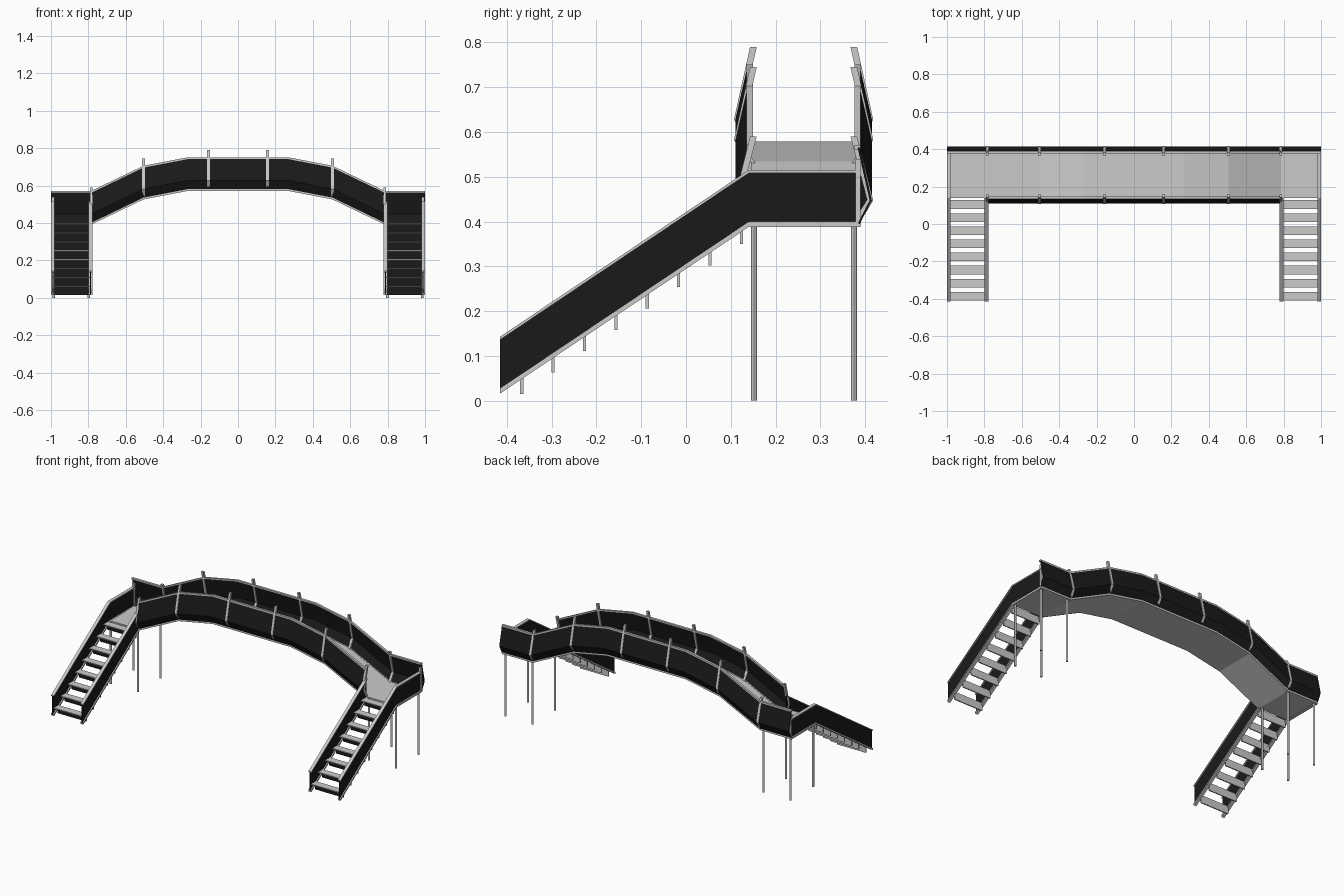
import bpy, bmesh

if "Cube" in bpy.data.objects:
    bpy.data.objects.remove(bpy.data.objects["Cube"])

black = bpy.data.materials.new("black_panel")
black.diffuse_color = (0.01, 0.01, 0.01, 1)
black.use_nodes = True
black.node_tree.nodes["Principled BSDF"].inputs["Base Color"].default_value = black.diffuse_color
grey = bpy.data.materials.new("grey_metal")
grey.diffuse_color = (0.6, 0.6, 0.6, 1)
grey.use_nodes = True
grey.node_tree.nodes["Principled BSDF"].inputs["Base Color"].default_value = grey.diffuse_color


def loft(name, sections, mat):
    """Skin closed sections into a capped solid."""
    bm = bmesh.new()
    rings = [[bm.verts.new(p) for p in s] for s in sections]
    n = len(rings[0])
    for a, b in zip(rings, rings[1:]):
        for i in range(n):
            j = (i + 1) % n
            bm.faces.new((a[i], a[j], b[j], b[i]))
    bm.faces.new(rings[0])
    bm.faces.new(rings[-1])
    bmesh.ops.recalc_face_normals(bm, faces=bm.faces)
    me = bpy.data.meshes.new(name)
    bm.to_mesh(me)
    bm.free()
    ob = bpy.data.objects.new(name, me)
    bpy.context.collection.objects.link(ob)
    me.materials.append(mat)
    return ob


def along_x(name, path, prof, mat):
    """Sweep a (y, z) profile along an (x, z) path."""
    return loft(name, [[(x, y, z + h) for y, z in prof] for x, h in path], mat)


def along_y(name, path, prof, mat):
    """Sweep an (x, z) profile along a (y, z) path."""
    return loft(name, [[(x, y, z + h) for x, z in prof] for y, h in path], mat)


def rect(a0, a1, b0, b1):
    return [(a0, b0), (a1, b0), (a1, b1), (a0, b1)]


def box(name, x0, x1, y0, y1, z0, z1, mat):
    return along_x(name, [(x0, 0), (x1, 0)], rect(y0, y1, z0, z1), mat)


MID = 0.2625
half = [(0.27, 0.575), (0.505, 0.53), (0.785, 0.395)]
span = [(-x, z) for x, z in reversed(half)] + half
full = [(-1, 0.395)] + span + [(1, 0.395)]

# walkway deck
along_x("deck", full, rect(0.14, 0.385, -0.004, 0.004), grey)

# bent parapets with rails and posts, front and back
for side, path in (("front", span), ("back", full)):
    def flip(prof):
        return prof if side == "front" else [(2 * MID - y, z) for y, z in prof]
    along_x(side + "_parapet", path, flip([
        (0.137, 0), (0.110, 0.052), (0.137, 0.17),
        (0.142, 0.17), (0.115, 0.052), (0.142, 0)]), black)
    along_x(side + "_top_rail", path, flip(rect(0.135, 0.149, 0.166, 0.176)), grey)
    along_x(side + "_bottom_rail", path, flip(rect(0.134, 0.146, -0.004, 0.006)), grey)
    for x, z in ((0.158, 0.575), (0.505, 0.53), (0.785, 0.395)):
        top = 0.215 if x < 0.7 else 0.195
        post = flip([(0.140, -0.002), (0.107, 0.052), (0.143, top),
                     (0.158, top), (0.121, 0.054), (0.156, -0.002)])
        for s in (-1, 1):
            along_x(side + "_post", [(s * x - 0.007, z), (s * x + 0.007, z)], post, grey)

# stairs and landings at both ends
for s in (-1, 1):
    climb = [(-0.415, 0.018), (0.14, 0.39)]
    outer = climb + [(0.385, 0.39)]
    for label, x, path in (("outer", 0.99, outer), ("inner", 0.788, climb)):
        c = s * x
        along_y(label + "_stair_panel", path, rect(c - 0.003, c + 0.003, 0, 0.122), black)
        along_y(label + "_stair_handrail", path, rect(c - 0.01, c + 0.01, 0.118, 0.125), grey)
        along_y(label + "_stringer", path, rect(c - 0.01, c + 0.01, -0.002, 0.01), grey)
    # corner post and landing legs
    box("corner_post", s * 0.99 - 0.008, s * 0.99 + 0.008, 0.378, 0.39, 0.388, 0.54, grey)
    for x in (0.798, 0.985):
        for y in (0.152, 0.375):
            bpy.ops.mesh.primitive_cylinder_add(
                vertices=12, radius=0.0065, depth=0.392, location=(s * x, y, 0.196))
            leg = bpy.context.object
            leg.name = "landing_leg"
            leg.data.materials.append(grey)
            bpy.ops.object.shade_smooth_by_angle()
    # treads with hanging risers, dark on the front
    xa, xb = sorted((s * 0.79, s * 0.988))
    for i in range(8):
        y, z = -0.367 + 0.07 * i, 0.015 + 0.0478 * i
        box("tread", xa, xb, y - 0.042, y + 0.004, z + 0.042, z + 0.048, grey)
        riser = box("riser", xa, xb, y - 0.003, y + 0.004, z, z + 0.043, grey)
        riser.data.materials.append(black)
        for f in riser.data.polygons:
            if f.normal.y < -0.9:
                f.material_index = 1
